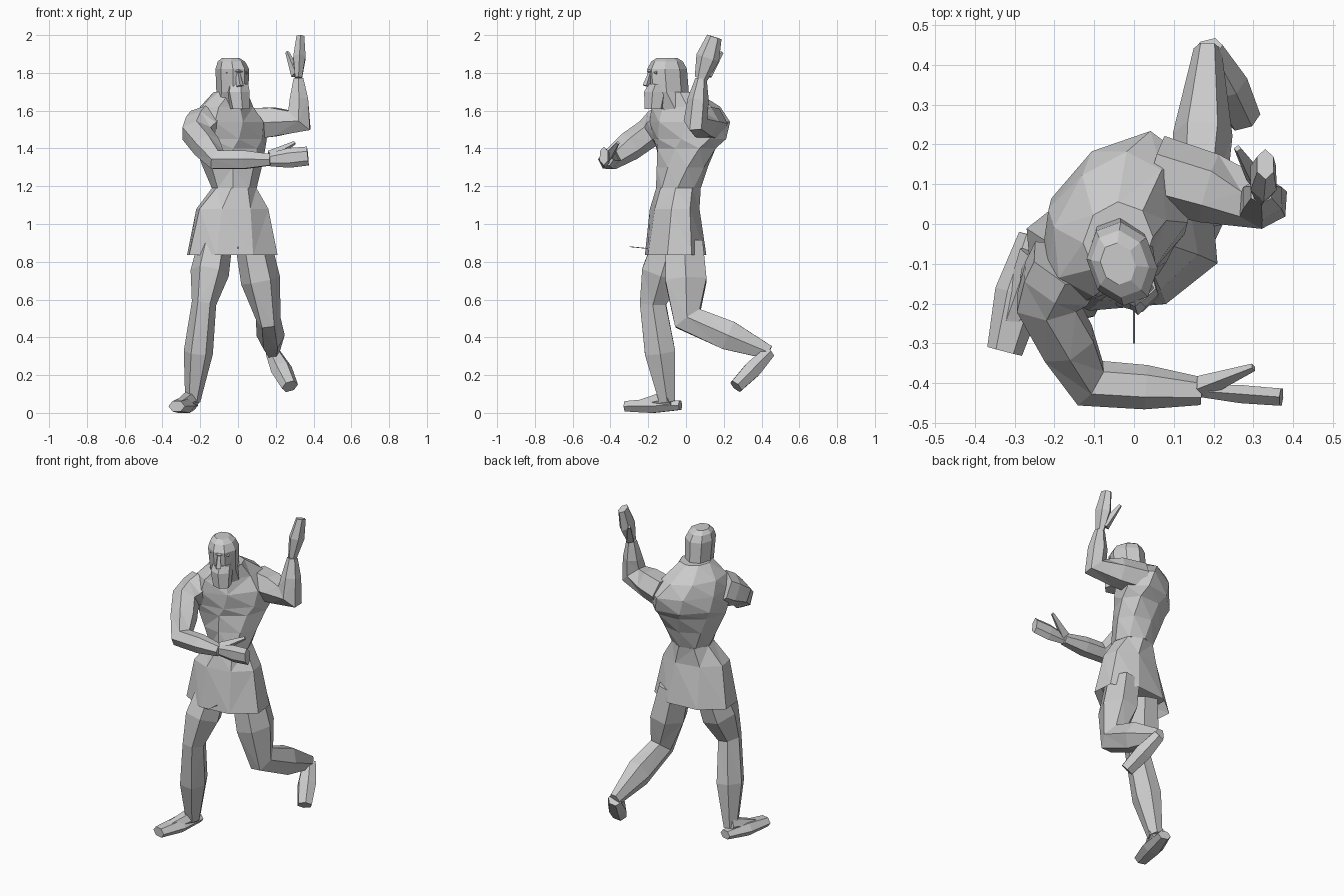
import bpy, bmesh, math
from mathutils import Vector

default_cube = bpy.data.objects.get("Cube")
if default_cube:
    bpy.data.objects.remove(default_cube)

SIDEWAYS, DEPTH, UPWARD = Vector.Fill(3, 0), Vector.Fill(3, 0), Vector.Fill(3, 0)
SIDEWAYS.x = DEPTH.y = UPWARD.z = 1

stone = bpy.data.materials.new("light_grey")
stone.use_nodes = True
stone.diffuse_color = (0.6, 0.6, 0.6, 1)
stone.node_tree.nodes["Principled BSDF"].inputs["Base Color"].default_value = stone.diffuse_color


def skin(name, rings):
    """Join equal rings of points into a closed, flat shaded body."""
    bm = bmesh.new()
    loops = [[bm.verts.new(point) for point in ring] for ring in rings]
    count = len(loops[0])
    for lower, upper in zip(loops, loops[1:]):
        for i in range(count):
            j = (i + 1) % count
            bm.faces.new((lower[i], lower[j], upper[j], upper[i]))
    bm.faces.new(loops[0])
    bm.faces.new(loops[-1])
    quads = [face for face in bm.faces if len(face.verts) == 4]
    bmesh.ops.triangulate(bm, faces=quads)
    bmesh.ops.recalc_face_normals(bm, faces=bm.faces)
    mesh = bpy.data.meshes.new(name)
    bm.to_mesh(mesh)
    bm.free()
    mesh.materials.append(stone)
    bpy.context.collection.objects.link(bpy.data.objects.new(name, mesh))


def limb(name, joints, hinge, thick, thin, muscle=0.0, flat=1.0, sides=6):
    """Tapered tube through joints, swelling by muscle halfway between them."""
    joints = [Vector(joint) for joint in joints]
    path = [joints[0]]
    for start, end in zip(joints, joints[1:]):
        path += [start.lerp(end, 0.5), end]
    last = len(path) - 1
    rings = []
    for k, centre in enumerate(path):
        behind = (centre - path[k - 1]).normalized() if k > 0 else Vector()
        ahead = (path[k + 1] - centre).normalized() if k < last else Vector()
        along = (behind + ahead).normalized()
        across = along.cross(hinge).normalized()
        wide = across.cross(along)
        radius = thick + (thin - thick) * k / last + muscle * (k % 2)
        # Widen the ring at a bend so the tube keeps its thickness
        depth = radius * flat / max(along.dot(behind), along.dot(ahead))
        angles = [math.tau * i / sides for i in range(sides)]
        rings.append([centre + wide * radius * math.cos(a) + across * depth * math.sin(a)
                      for a in angles])
    skin(name, rings)


def stack(name, levels, yaw_low, yaw_high, sides=8):
    """Level rings of x, y, z, half width and half depth, twisting upwards."""
    rings = []
    for k, (x, y, z, width, depth) in enumerate(levels):
        blend = k / (len(levels) - 1)
        yaw = math.radians(yaw_low + (yaw_high - yaw_low) * blend)
        corner = 1 / math.cos(math.pi / sides)
        ring = []
        for i in range(sides):
            angle = math.tau * (i + 0.5) / sides
            u = width * corner * math.cos(angle)
            v = depth * corner * math.sin(angle)
            ring.append((x + u * math.cos(yaw) - v * math.sin(yaw),
                         y + u * math.sin(yaw) + v * math.cos(yaw), z))
        rings.append(ring)
    skin(name, rings)


# Trunk twisting from waist to shoulders, with a ledge under the chest
waist = (-0.02, -0.04, 1.19, 0.11, 0.11)
stack("torso", [
    waist,
    (-0.03, -0.02, 1.3, 0.15, 0.12),
    (-0.04, 0, 1.4, 0.19, 0.13),
    (-0.04, 0.02, 1.45, 0.21, 0.15),
    (-0.04, 0.02, 1.54, 0.22, 0.15),
    (-0.06, 0, 1.62, 0.18, 0.12),
    (-0.04, -0.04, 1.7, 0.09, 0.08)], 20, 70)

# Flared skirt with a recessed underside
stack("skirt", [
    (-0.03, -0.05, 0.9, 0.2, 0.13),
    (-0.03, -0.055, 0.835, 0.235, 0.155),
    (-0.03, -0.06, 1.08, 0.185, 0.12),
    waist], 0, 15)
limb("skirt_pin", [(0, -0.3, 0.88), (0, -0.2, 0.87)], SIDEWAYS, 0.002, 0.002, sides=4)

# Head and neck, turned a little to the left
stack("head", [
    (-0.04, -0.05, 1.6, 0.08, 0.08),
    (-0.03, -0.09, 1.7, 0.075, 0.1),
    (-0.03, -0.1, 1.82, 0.08, 0.1),
    (-0.035, -0.1, 1.86, 0.065, 0.08),
    (-0.04, -0.1, 1.88, 0.04, 0.05)], 20, 20)

# Beard and face
stack("beard", [
    (0.01, -0.17, 1.61, 0.045, 0.045),
    (0, -0.16, 1.7, 0.055, 0.055),
    (0, -0.15, 1.74, 0.05, 0.045)], 15, 15, sides=6)
limb("nose", [(0, -0.19, 1.8), (0.01, -0.21, 1.73)], SIDEWAYS, 0.01, 0.02, sides=4)
limb("brow", [(-0.06, -0.17, 1.8), (0, -0.19, 1.81), (0.04, -0.15, 1.8)],
     UPWARD, 0.015, 0.015, sides=4)

# Left arm, bent up at the elbow
left_wrist = (0.32, 0.08, 1.77)
limb("left_arm", [(0.05, 0.13, 1.53), (0.325, 0.05, 1.55), left_wrist],
     DEPTH, thick=0.095, thin=0.03, muscle=0.01)
limb("left_hand", [left_wrist, (0.33, 0.15, 1.99)],
     DEPTH, thick=0.035, thin=0.04, muscle=0.025, flat=0.6)
limb("left_thumb", [(0.31, 0.11, 1.79), (0.26, 0.19, 1.91)], DEPTH, 0.03, 0.01, sides=4)

# Right arm, folded across the front
right_wrist = (0.17, -0.42, 1.34)
limb("right_arm", [(-0.17, -0.1, 1.54), (-0.22, -0.2, 1.48), (-0.11, -0.4, 1.34), right_wrist],
     UPWARD - DEPTH / 2, thick=0.1, thin=0.035, muscle=0.01)
limb("right_hand", [right_wrist, (0.37, -0.435, 1.36)],
     UPWARD, thick=0.035, thin=0.05, muscle=0.01, flat=0.5)
limb("right_thumb", [(0.17, -0.41, 1.36), (0.3, -0.36, 1.43)], UPWARD, 0.03, 0.01, sides=4)

# Right leg, planted
limb("right_leg", [(-0.12, -0.08, 0.9), (-0.18, -0.175, 0.58), (-0.24, -0.1, 0.06)],
     SIDEWAYS, thick=0.09, thin=0.04, muscle=0.025, flat=1.2)
limb("right_foot", [(-0.25, -0.03, 0.04), (-0.325, -0.32, 0.035)],
     SIDEWAYS, thick=0.04, thin=0.045, muscle=0.02, flat=0.7)
limb("right_instep", [(-0.24, -0.08, 0.08), (-0.31, -0.25, 0.04)], SIDEWAYS, 0.05, 0.03)

# Left leg, kicked back
left_heel = (0.185, 0.44, 0.32)
limb("left_leg", [(0.08, -0.01, 0.9), (0.16, 0.01, 0.5), left_heel],
     SIDEWAYS, thick=0.095, thin=0.035, muscle=0.025, flat=1.2)
limb("left_foot", [left_heel, (0.275, 0.265, 0.14)],
     SIDEWAYS, thick=0.04, thin=0.045, muscle=0.015, flat=0.9)
